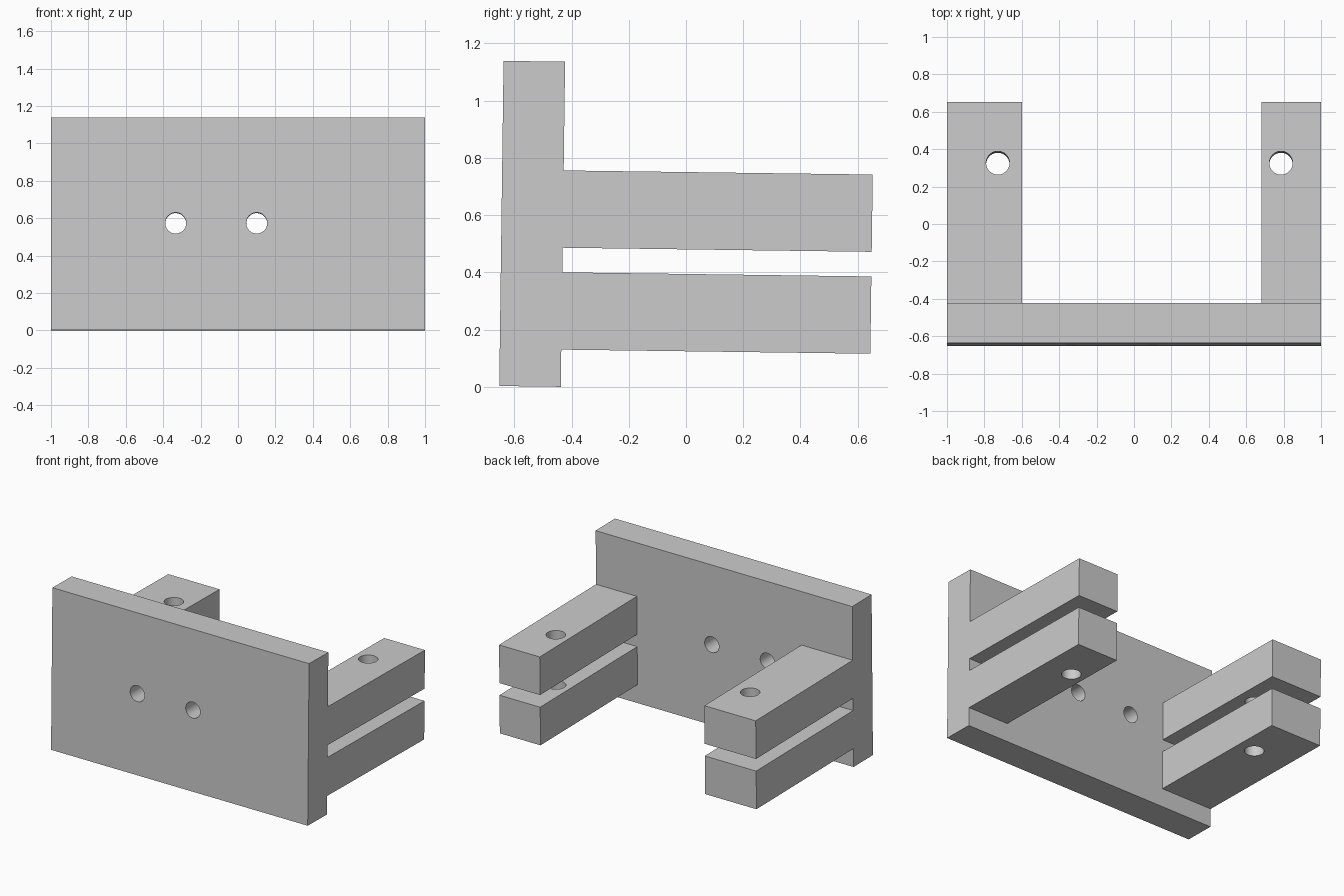
import bpy
from math import pi
from mathutils import Matrix

if "Cube" in bpy.data.objects:
    bpy.data.objects.remove(bpy.data.objects["Cube"])

PLATE_D, PLATE_H, REACH = 0.215, 1.136, 1.295


def box(name, lo, hi):
    bpy.ops.mesh.primitive_cube_add(size=1)
    ob = bpy.context.object
    ob.name = name
    size = [b - a for a, b in zip(lo, hi)]
    mid = [(a + b) / 2 for a, b in zip(lo, hi)]
    ob.data.transform(Matrix.Translation(mid) @ Matrix.Diagonal((*size, 1)))
    return ob


def drill(name, loc, r, depth, rot=(0, 0, 0)):
    bpy.ops.mesh.primitive_cylinder_add(vertices=48, radius=r, depth=depth,
                                        location=loc, rotation=rot)
    ob = bpy.context.object
    ob.name = name
    ob.hide_render = True
    return ob


def boolean(target, tool, op):
    mod = target.modifiers.new(op, 'BOOLEAN')
    mod.operation, mod.solver, mod.object = op, 'EXACT', tool
    bpy.context.view_layer.objects.active = target
    bpy.ops.object.modifier_apply(modifier=mod.name)
    bpy.data.objects.remove(tool, do_unlink=True)


# Mounting plate, front face at local y = 0
bracket = box("clevis_bracket", (-1, 0, 0), (1, PLATE_D, PLATE_H))

# Two stacked arms on each side, the left pair being wider
for x0, x1 in ((-1, -0.6), (0.683, 1)):
    for z0, z1 in ((0.13, 0.40), (0.486, 0.756)):
        boolean(bracket, box("arm", (x0, PLATE_D / 2, z0), (x1, REACH, z1)), 'UNION')

# Vertical pin holes through the arms
for x in (-0.728, 0.786):
    boolean(bracket, drill("pin_hole", (x, 0.969, 0.5), 0.0625, 2), 'DIFFERENCE')

# Screw holes through the plate
for x in (-0.333, 0.1):
    boolean(bracket, drill("screw_hole", (x, PLATE_D / 2, 0.571), 0.056, 1,
                           (pi / 2, 0, 0)), 'DIFFERENCE')

# Slight backward lean of the whole part, then place it on the ground
bracket.data.transform(Matrix.Translation((0, -0.6525, 0.003))
                       @ Matrix.Rotation(-0.0133, 4, 'X'))
bpy.ops.object.select_all(action='DESELECT')
bracket.select_set(True)
bpy.context.view_layer.objects.active = bracket
bpy.ops.object.shade_smooth_by_angle()
